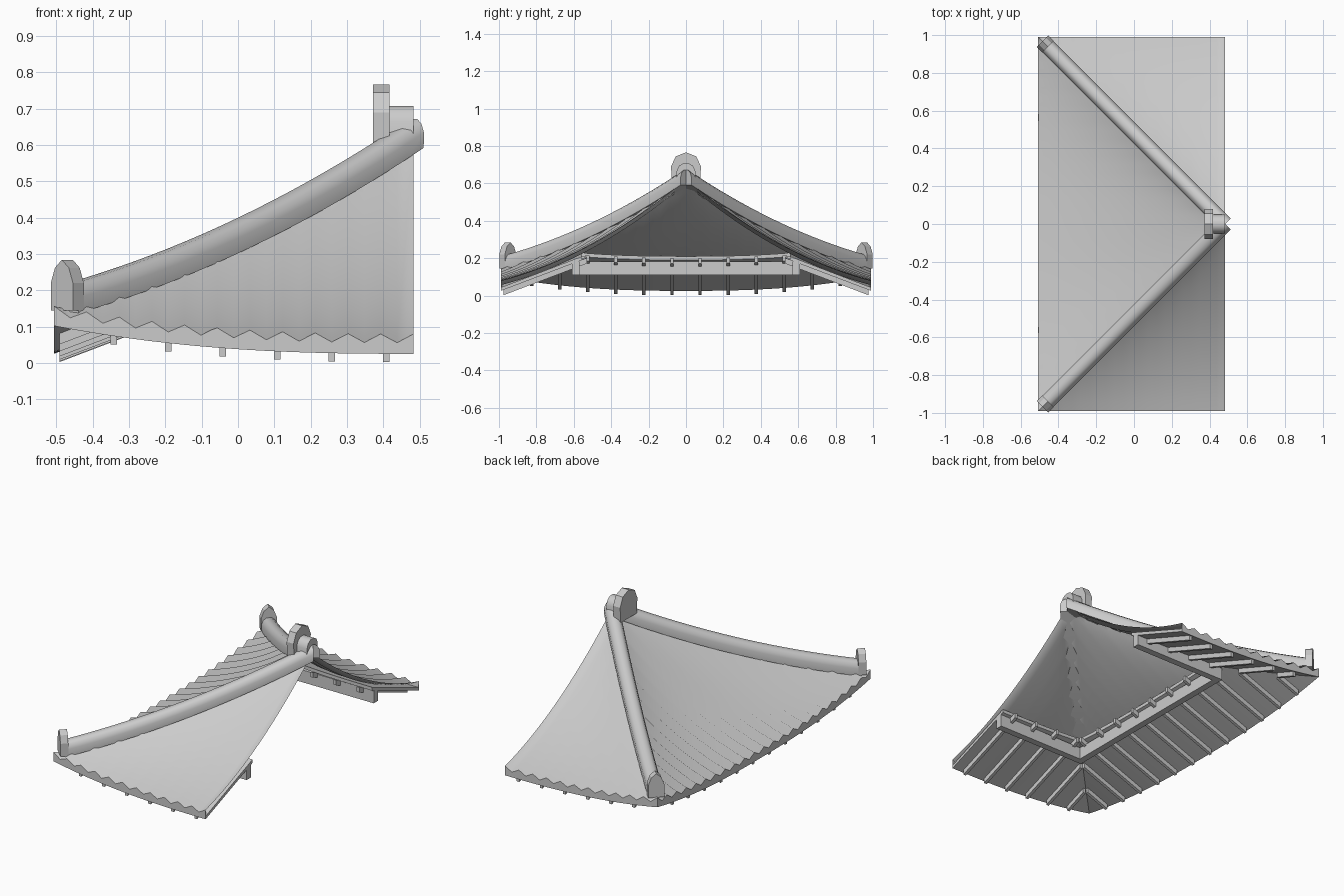
import bpy, bmesh
from math import cos, pi, radians, sqrt

if "Cube" in bpy.data.objects:
    bpy.data.objects.remove(bpy.data.objects["Cube"])

X0, D, N = 0.483, 0.99, 22          # apex x, eave distance, grid steps
STEP = D / N


def make(name, verts, faces, smooth=None):
    me = bpy.data.meshes.new(name)
    me.from_pydata(verts, [], faces)
    bm = bmesh.new()
    bm.from_mesh(me)
    bmesh.ops.remove_doubles(bm, verts=bm.verts, dist=0.0002)
    bmesh.ops.recalc_face_normals(bm, faces=bm.faces)
    bm.to_mesh(me)
    bm.free()
    ob = bpy.data.objects.new(name, me)
    bpy.context.collection.objects.link(ob)
    if smooth:
        bpy.ops.object.select_all(action='DESELECT')
        ob.select_set(True)
        bpy.context.view_layer.objects.active = ob
        bpy.ops.object.shade_smooth_by_angle(angle=radians(smooth))
    return ob


def loft(name, rings, smooth=None):
    """Skin a list of equal closed rings and cap both ends."""
    n = len(rings[0])
    verts = [p for r in rings for p in r]
    faces = [(k * n + i, k * n + (i + 1) % n, (k + 1) * n + (i + 1) % n, (k + 1) * n + i)
             for k in range(len(rings) - 1) for i in range(n)]
    faces += [tuple(range(n)), tuple(range(len(verts) - n, len(verts)))]
    return make(name, verts, faces, smooth)


def place(side, a, d, z):
    """a = distance along the eave, d = distance out from the apex."""
    if side == "left":
        return (X0 - d, a, z)
    return (X0 - a, -d if side == "front" else d, z)


def hip_z(d):
    return 0.61 - 0.672 * d + 0.204 * d * d


def sheet_z(a, d):
    a = abs(a)
    t = (a / d) ** 2.5 if d > 0 else 0
    base = 0.61 - 0.835 * d + 0.29 * d * d
    return base + (hip_z(d) - base) * t + 0.012 * cos(pi * a / STEP)


def eave_lift(a):
    return 0.077 * (abs(a) / D) ** 2.5


# corrugated tile slopes
for side in ("left", "front", "back"):
    verts, faces = [], []
    for s in ((1, -1) if side == "left" else (1,)):
        idx = {}
        for j in range(N + 1):
            for i in range(j + 1):
                idx[i, j] = len(verts)
                a, d = i * STEP, j * STEP
                verts.append(place(side, a * s, d, sheet_z(a, d)))
        for j in range(N):
            for i in range(j + 1):
                if i < j:
                    faces.append((idx[i, j], idx[i + 1, j], idx[i + 1, j + 1], idx[i, j + 1]))
                else:
                    faces.append((idx[i, j], idx[i + 1, j + 1], idx[i, j + 1]))
    make(side + "_tile_slope", verts, faces, 75)

# eave slabs: zigzag fascia outside, flat soffit below
IN = 0.555
for side in ("left", "front", "back"):
    along = sorted([i * STEP for i in range(N + 1)] + [IN])
    if side == "left":
        along = [-a for a in reversed(along[1:])] + along
    rings = []
    for a in along:
        lift, di = eave_lift(a), max(IN, abs(a))
        f = (D - di) / (D - IN)
        dm = max(0.985, abs(a))
        rings.append([place(side, a, D, 0.025 + lift),
                      place(side, a, D, sheet_z(a, D)),
                      place(side, a, dm, 0.045 + lift),
                      place(side, a, di, 0.045 + 0.165 * f + lift),
                      place(side, a, di, 0.025 + 0.165 * f + lift)])
    loft(side + "_eave", rings)

# rafters under the eaves
for side in ("left", "front", "back"):
    for k in range(6):
        for s in ((1, -1) if side == "left" else (1,)):
            a = 0.075 + 0.15 * k
            lift = eave_lift(a)
            rings = []
            for d in (max(0.53, a + 0.01), 0.975):
                z = 0.002 + (0.975 - d) * 0.38 + lift
                rings.append([place(side, s * a + u, d, z + v)
                              for u, v in ((-0.009, 0), (0.009, 0), (0.009, 0.03), (-0.009, 0.03))])
            loft("rafter_" + side, rings)

# wall plate: mitred U-shaped beam
B0, B1 = 0.57, 0.61
rings = []
for end in ((0, -1), (-1, -1), (-1, 1), (0, 1)):
    rings.append([(X0 + end[0] * b, end[1] * b, z)
                  for b, z in ((B0, 0.11), (B1, 0.11), (B1, 0.182), (B0, 0.182))])
loft("wall_plate", rings)

# hip ridge tiles and their upright end caps
TUBE = [(-0.04, 0), (-0.041, 0.042), (-0.031, 0.067), (-0.014, 0.08),
        (0.014, 0.08), (0.031, 0.067), (0.041, 0.042), (0.04, 0)]
CAP = [(-0.043, 0.145), (-0.043, 0.22), (-0.027, 0.262), (0, 0.284),
       (0.027, 0.262), (0.043, 0.22), (0.043, 0.145)]
R = 1 / sqrt(2)
for s, side in ((-1, "front"), (1, "back")):
    rings = []
    for k in range(21):
        d = 0.95 * k / 20
        rings.append([(X0 - d + u * R, s * (d + u * R), hip_z(d) - 0.018 + v) for u, v in TUBE])
    loft(side + "_hip_ridge", rings, 50)
    rings = [[(X0 - d + u * R, s * (d + u * R), z) for u, z in CAP] for d in (0.938, 0.968)]
    loft(side + "_hip_end_cap", rings)

# short main ridge and its upright plate at the apex
RIDGE = [(-0.05, 0.6), (-0.05, 0.665), (-0.038, 0.693), (-0.015, 0.707),
         (0.015, 0.707), (0.038, 0.693), (0.05, 0.665), (0.05, 0.6)]
loft("main_ridge", [[(x, y, z) for y, z in RIDGE] for x in (0.41, X0)], 50)
PLATE = [(-0.075, 0.6), (-0.08, 0.69), (-0.055, 0.744), (0, 0.766),
         (0.055, 0.744), (0.08, 0.69), (0.075, 0.6)]
loft("ridge_end_plate", [[(x, y, z) for y, z in PLATE] for x in (0.372, 0.417)])
